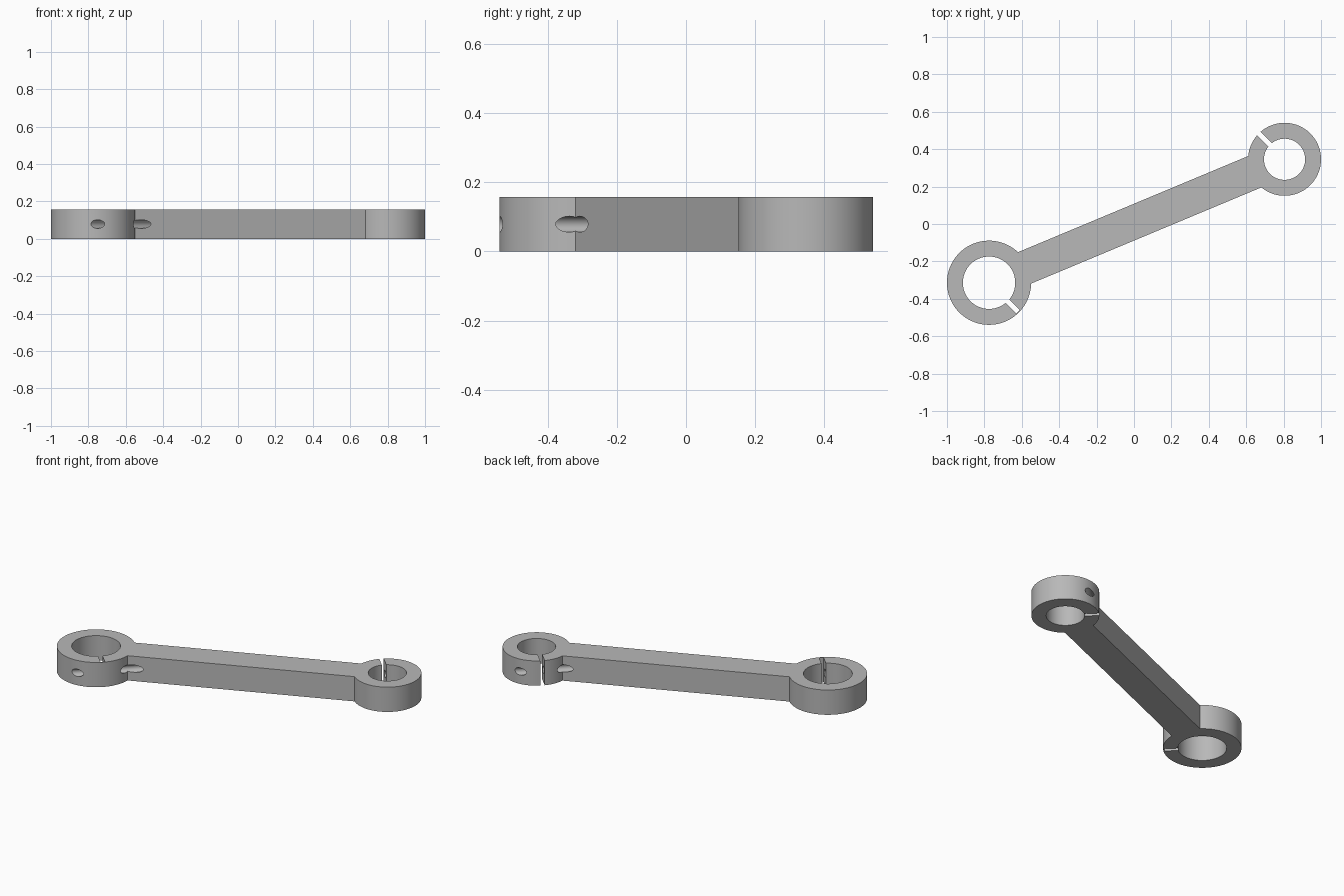
import bpy, bmesh
from math import radians, degrees, asin, atan2, pi
from mathutils import Vector, Matrix

cube = bpy.data.objects.get("Cube")
if cube:
    bpy.data.objects.remove(cube)

HEIGHT = 0.157
HALF_BAR = 0.091
HOLE_RADIUS = 0.023
SLIT_WIDTH = 0.026
BIG = dict(c=Vector((-0.775, -0.314, 0)), outer=0.225, bore=0.14,
           slit=radians(-45), slit_end=0.219, bolt=0.174)
SMALL = dict(c=Vector((0.805, 0.346, 0)), outer=0.195, bore=0.11,
             slit=radians(135), slit_end=0.25, bolt=0.15)
AXIS = SMALL["c"] - BIG["c"]
BAR_ANGLE = atan2(AXIS.y, AXIS.x)

metal = bpy.data.materials.new("plain grey metal")
metal.use_nodes = True
GREY = (0.48, 0.48, 0.48, 1)
metal.diffuse_color = GREY
metal.node_tree.nodes["Principled BSDF"].inputs["Base Color"].default_value = GREY


def polar(angle, radius):
    return Matrix.Rotation(angle, 3, 'Z') @ Vector((radius, 0, 0))


def make_object(name, bm):
    bmesh.ops.recalc_face_normals(bm, faces=bm.faces)
    mesh = bpy.data.meshes.new(name)
    bm.to_mesh(mesh)
    bm.free()
    mesh.materials.append(metal)
    obj = bpy.data.objects.new(name, mesh)
    bpy.context.collection.objects.link(obj)
    return obj


def ring_arc(ring, facing, steps=96):
    """Outer arc of an end ring, leaving the gap where the bar joins."""
    gap = asin(HALF_BAR / ring["outer"])
    sweep = 2 * pi - 2 * gap
    return [ring["c"] + polar(facing + gap + sweep * i / steps, ring["outer"])
            for i in range(steps + 1)]


def cylinder(name, radius, depth, matrix, segments):
    bm = bmesh.new()
    bmesh.ops.create_cone(bm, cap_ends=True, segments=segments, radius1=radius,
                          radius2=radius, depth=depth, matrix=matrix)
    return make_object(name, bm)


def box(name, size, matrix):
    bm = bmesh.new()
    bmesh.ops.create_cube(bm, size=1, matrix=matrix @ Matrix.Diagonal((*size, 1)))
    return make_object(name, bm)


def cut(target, cutter):
    mod = target.modifiers.new(cutter.name, 'BOOLEAN')
    mod.operation = 'DIFFERENCE'
    mod.solver = 'EXACT'
    mod.object = cutter
    bpy.ops.object.modifier_apply(modifier=mod.name)
    bpy.data.objects.remove(cutter)


# Link arm: both ring outlines and the bar in one extruded profile
bm = bmesh.new()
outline = ring_arc(SMALL, BAR_ANGLE + pi) + ring_arc(BIG, BAR_ANGLE)
face = bm.faces.new([bm.verts.new(p) for p in outline])
top = bmesh.ops.extrude_face_region(bm, geom=[face])["geom"]
bmesh.ops.translate(bm, vec=(0, 0, HEIGHT),
                    verts=[v for v in top if isinstance(v, bmesh.types.BMVert)])
arm = make_object("link_arm", bm)
bpy.context.view_layer.objects.active = arm
arm.select_set(True)

# Each end: bore, clamp slit and a blind bolt hole running into the bar
for name, ring in (("big", BIG), ("small", SMALL)):
    frame = (Matrix.Translation(ring["c"] + Vector((0, 0, HEIGHT / 2)))
             @ Matrix.Rotation(ring["slit"], 4, 'Z'))
    cut(arm, cylinder(name + "_bore", ring["bore"], 1, frame, 96))
    inner = ring["bore"] * 0.8
    length = ring["slit_end"] - inner
    cut(arm, box(name + "_slit", (length, SLIT_WIDTH, 1),
                 frame @ Matrix.Translation((inner + length / 2, 0, 0))))
    cut(arm, cylinder(name + "_bolt_hole", HOLE_RADIUS, 0.6,
                      frame @ Matrix.Translation((ring["bolt"], 0, 0))
                      @ Matrix.Rotation(pi / 2, 4, 'X'), 32))

bpy.ops.object.shade_smooth_by_angle(angle=radians(25))
